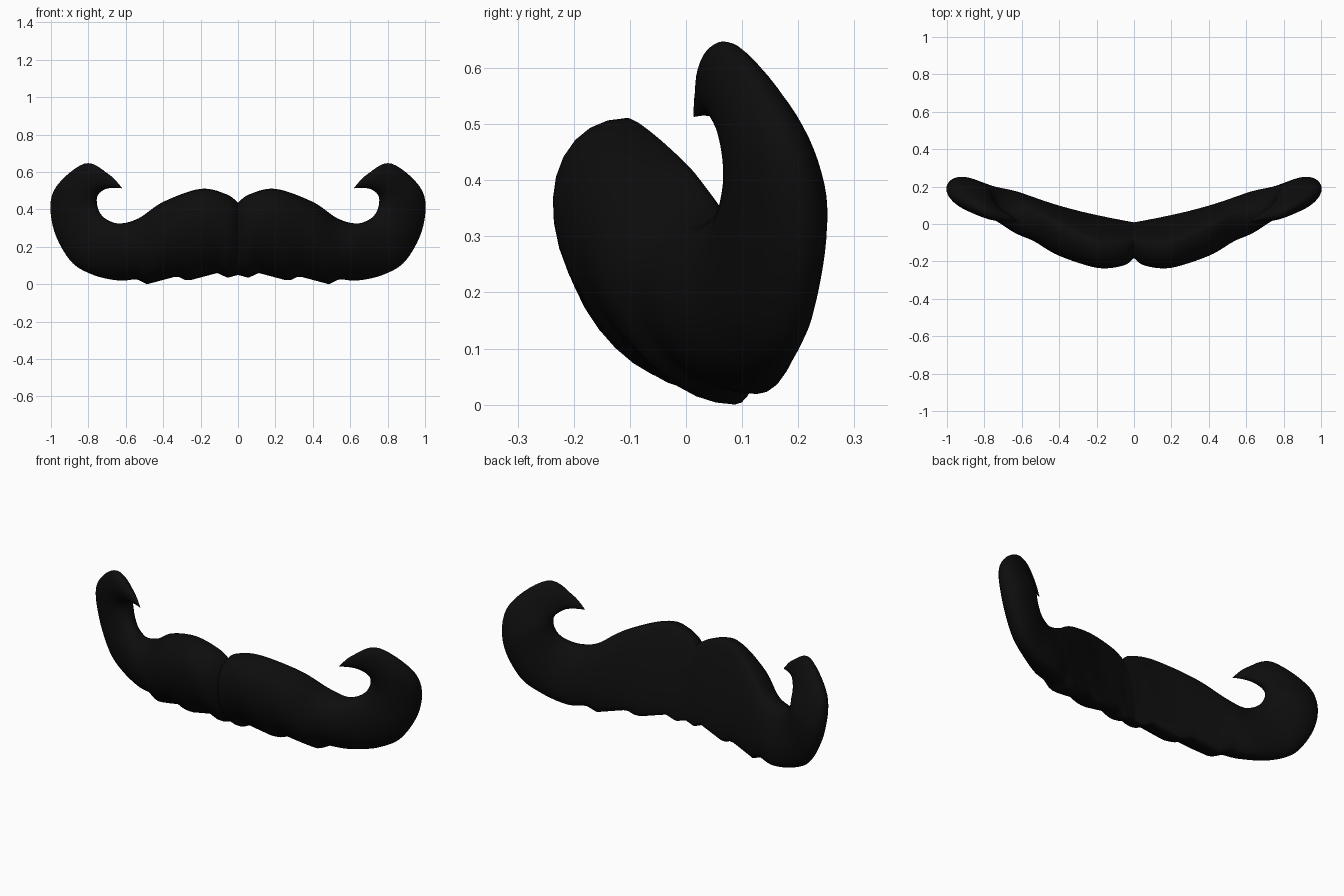
import bpy, bmesh, math
from mathutils import Vector

if "Cube" in bpy.data.objects:
    bpy.data.objects.remove(bpy.data.objects["Cube"])

# Cross-sections from centre to curl tip:
# upper/inner edge (x, y, z), lower/outer edge (x, y, z), front bulge
SECTIONS = [
    ((0, -.09, .435), (0, 0, .05), .13),
    ((.06, -.10, .48), (.06, .01, .04), .17),
    ((.20, -.10, .51), (.20, .035, .04), .19),
    ((.40, -.02, .44), (.40, .07, .02), .19),
    ((.53, .04, .353), (.54, .10, .026), .16),
    ((.63, .06, .325), (.64, .13, .02), .14),
    ((.70, .085, .345), (.78, .15, .052), .10),
    ((.74, .11, .385), (.90, .18, .13), .09),
    ((.755, .12, .44), (.99, .20, .31), .085),
    ((.747, .10, .48), (.985, .165, .50), .07),
    ((.71, .06, .508), (.82, .075, .645), .045),
    ((.665, .035, .515), (.69, .036, .587), .02),
    ((.62, .015, .513), (.622, .015, .517), .002),
]
STEPS, SIDES = 7, 32


def smooth(rows, steps):
    """Catmull-Rom interpolation through rows of numbers."""
    out = []
    for i in range(len(rows) - 1):
        a, b, c, d = (rows[min(max(i + k, 0), len(rows) - 1)] for k in (-1, 0, 1, 2))
        for s in range(steps):
            t = s / steps
            out.append([.5 * (2 * q + (r - p) * t + (2 * p - 5 * q + 4 * r - w) * t * t
                              + (3 * q - p - 3 * r + w) * t ** 3)
                        for p, q, r, w in zip(a, b, c, d)])
    return out + [rows[-1]]


def scallop(x):
    """Height of the tufted lower edge: sagging tufts that repeat outwards."""
    u = ((x - .11) / .215) % 1
    return .069 - .08 * x - .03 * (u / .75 if u < .75 else (1 - u) / .25)


# Loft one half of the moustache
bm = bmesh.new()
rings = []
for i, row in enumerate(smooth([[*t, *b, f] for t, b, f in SECTIONS], STEPS)):
    top, low, front = Vector(row[:3]), Vector(row[3:6]), row[6]
    if i <= 4 * STEPS:
        low.z = scallop(low.x)
    back = min(front, .03 + .07 * top.x)
    mid, half = (top + low) / 2, (top - low) / 2
    ring = []
    for j in range(SIDES):
        a = 2 * math.pi * j / SIDES
        depth = front if math.sin(a) > 0 else back
        ring.append(bm.verts.new(mid + half * math.cos(a)
                                 - Vector((0, depth * math.sin(a), 0))))
    rings.append(ring)
for r, s in zip(rings, rings[1:]):
    for j in range(SIDES):
        n = (j + 1) % SIDES
        bm.faces.new((r[j], r[n], s[n], s[j]))
bm.faces.new(rings[-1])

# Mirror the half across x = 0
geom = bm.verts[:] + bm.edges[:] + bm.faces[:]
bmesh.ops.mirror(bm, geom=geom, axis='X', merge_dist=.0005)
bmesh.ops.remove_doubles(bm, verts=bm.verts[:], dist=.0002)
bmesh.ops.recalc_face_normals(bm, faces=bm.faces[:])

mesh = bpy.data.meshes.new("moustache")
bm.to_mesh(mesh)
bm.free()
obj = bpy.data.objects.new("moustache", mesh)
bpy.context.collection.objects.link(obj)

# Black hair
black = bpy.data.materials.new("black hair")
black.diffuse_color = (.004, .004, .004, 1)
black.use_nodes = True
black.node_tree.nodes["Principled BSDF"].inputs["Base Color"].default_value = black.diffuse_color
mesh.materials.append(black)

bpy.context.view_layer.objects.active = obj
obj.select_set(True)
bpy.ops.object.shade_smooth_by_angle(angle=math.radians(50))
